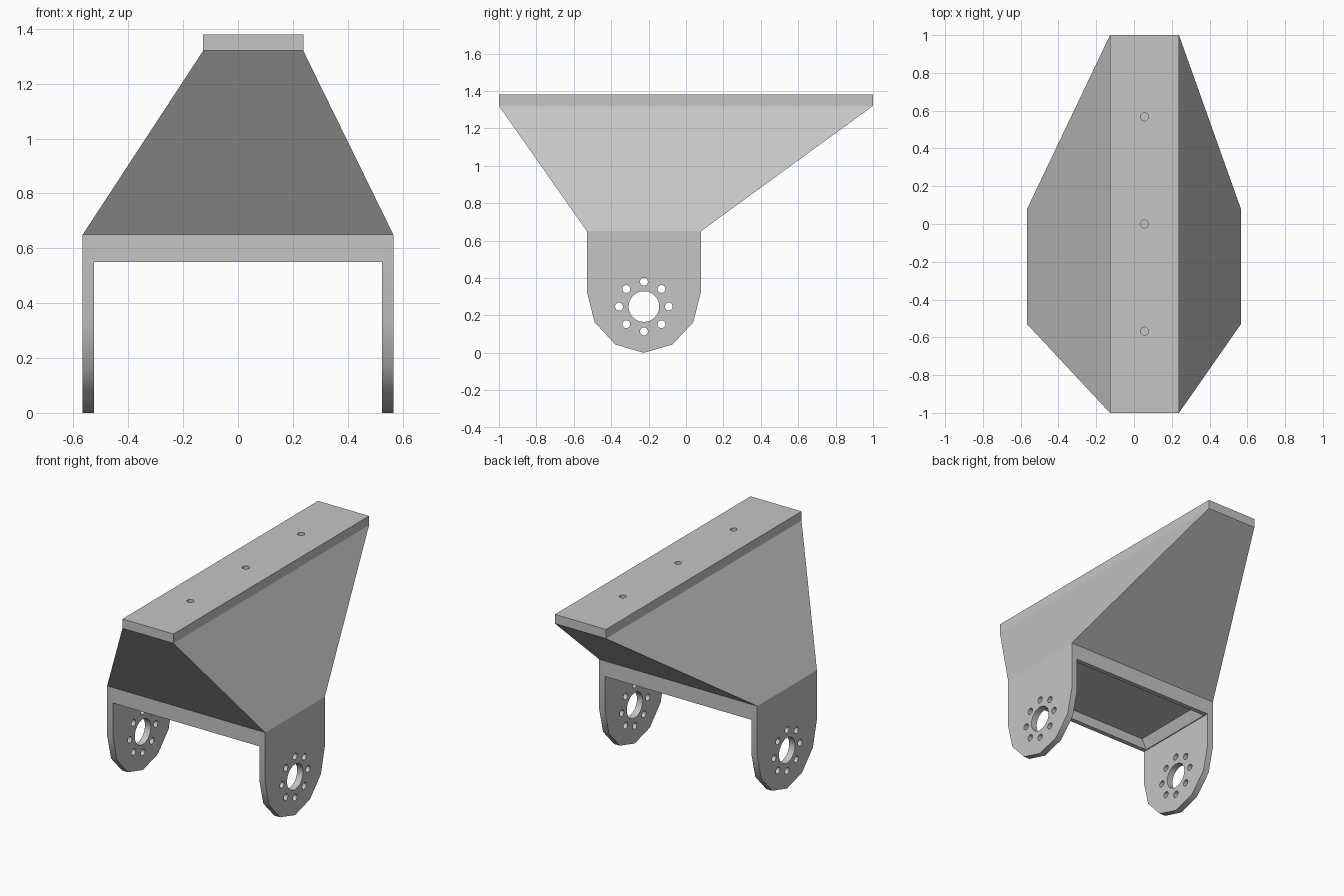
import bpy
import bmesh
import math
from mathutils import Matrix, Vector

cube = bpy.data.objects.get("Cube")
if cube:
    bpy.data.objects.remove(cube, do_unlink=True)

grey = bpy.data.materials.new("light grey metal")
grey.use_nodes = True
GREY = (0.56, 0.56, 0.56, 1)
grey.diffuse_color = GREY
grey.node_tree.nodes["Principled BSDF"].inputs["Base Color"].default_value = GREY

# Main dimensions
HALF_W, LEG_T = 0.566, 0.042
BACK, FRONT = 0.08, -0.53
MID_Y = (BACK + FRONT) / 2
BAR_LOW, BAR_TOP, RAIL_LOW, RAIL_TOP = 0.55, 0.65, 1.32, 1.38
RAIL_X = (-0.127, 0.238)


def make_object(name, bm):
    bmesh.ops.recalc_face_normals(bm, faces=bm.faces)
    mesh = bpy.data.meshes.new(name)
    bm.to_mesh(mesh)
    bm.free()
    mesh.materials.append(grey)
    obj = bpy.data.objects.new(name, mesh)
    bpy.context.collection.objects.link(obj)
    return obj


def loft(name, lower, upper):
    """Solid joining two outlines with the same number of points."""
    bm = bmesh.new()
    a = [bm.verts.new(p) for p in lower]
    b = [bm.verts.new(p) for p in upper]
    n = len(a)
    bm.faces.new(a)
    bm.faces.new(b)
    for i in range(n):
        j = (i + 1) % n
        bm.faces.new((a[i], a[j], b[j], b[i]))
    return make_object(name, bm)


def rect(x0, x1, y0, y1, z):
    return [(x0, y0, z), (x1, y0, z), (x1, y1, z), (x0, y1, z)]


def drill(name, holes, axis, depth):
    """Cutter made of cylinders; holes is a list of (centre, radius)."""
    bm = bmesh.new()
    turn = Vector((0, 0, 1)).rotation_difference(Vector(axis)).to_matrix().to_4x4()
    for centre, radius in holes:
        bmesh.ops.create_cone(bm, cap_ends=True, segments=32, radius1=radius,
                              radius2=radius, depth=depth,
                              matrix=Matrix.Translation(centre) @ turn)
    return make_object(name, bm)


def cut(obj, cutter):
    mod = obj.modifiers.new("cut", 'BOOLEAN')
    mod.operation = 'DIFFERENCE'
    mod.solver = 'EXACT'
    mod.object = cutter
    graph = bpy.context.evaluated_depsgraph_get()
    mesh = bpy.data.meshes.new_from_object(obj.evaluated_get(graph))
    obj.modifiers.clear()
    obj.data = mesh
    bpy.data.objects.remove(cutter, do_unlink=True)


def smooth(obj):
    bpy.ops.object.select_all(action='DESELECT')
    obj.select_set(True)
    bpy.context.view_layer.objects.active = obj
    bpy.ops.object.shade_smooth_by_angle(angle=math.radians(35))


# Legs: flat plates with a rounded foot, a bearing hole and a bolt circle
foot = [(FRONT, BAR_TOP)]
for i in range(7):
    t = math.pi + i * math.pi / 6
    foot.append((MID_Y + (BACK - FRONT) / 2 * math.cos(t), 0.328 * (1 + math.sin(t))))
foot.append((BACK, BAR_TOP))

for side, label in ((1, "left"), (-1, "right")):
    inner, outer = side * (HALF_W - LEG_T), side * HALF_W
    leg = loft(label + "_leg", [(inner, y, z) for y, z in foot],
               [(outer, y, z) for y, z in foot])
    hub = Vector((side * (HALF_W - LEG_T / 2), MID_Y, 0.247))
    holes = [(hub, 0.082)]
    for i in range(8):
        t = i * math.pi / 4
        holes.append((hub + 0.133 * Vector((0, math.cos(t), math.sin(t))), 0.021))
    cut(leg, drill("leg_drill", holes, (1, 0, 0), 0.2))
    smooth(leg)

# Cross bar between the legs, with a shallow pocket underneath
gap = HALF_W - LEG_T
bar = loft("cross_bar", rect(-gap, gap, FRONT, BACK, BAR_LOW),
           rect(-gap, gap, FRONT, BACK, BAR_TOP))
lip = 0.03
cut(bar, loft("pocket", rect(-gap + 0.001, gap - 0.001, FRONT + lip, BACK - lip, BAR_LOW - 0.01),
              rect(-gap + 0.04, gap - 0.04, FRONT + lip, BACK - lip, BAR_LOW + 0.065)))

# Flared body
loft("flared_body", rect(-HALF_W, HALF_W, FRONT, BACK, BAR_TOP),
     rect(*RAIL_X, -1, 1, RAIL_LOW))

# Top rail with three screw holes
rail = loft("top_rail", rect(*RAIL_X, -1, 1, RAIL_LOW), rect(*RAIL_X, -1, 1, RAIL_TOP))
mid_x = sum(RAIL_X) / 2
screws = [(Vector((mid_x, y, RAIL_TOP)), 0.021) for y in (-0.567, 0, 0.567)]
cut(rail, drill("screw_drill", screws, (0, 0, 1), 0.1))
smooth(rail)
